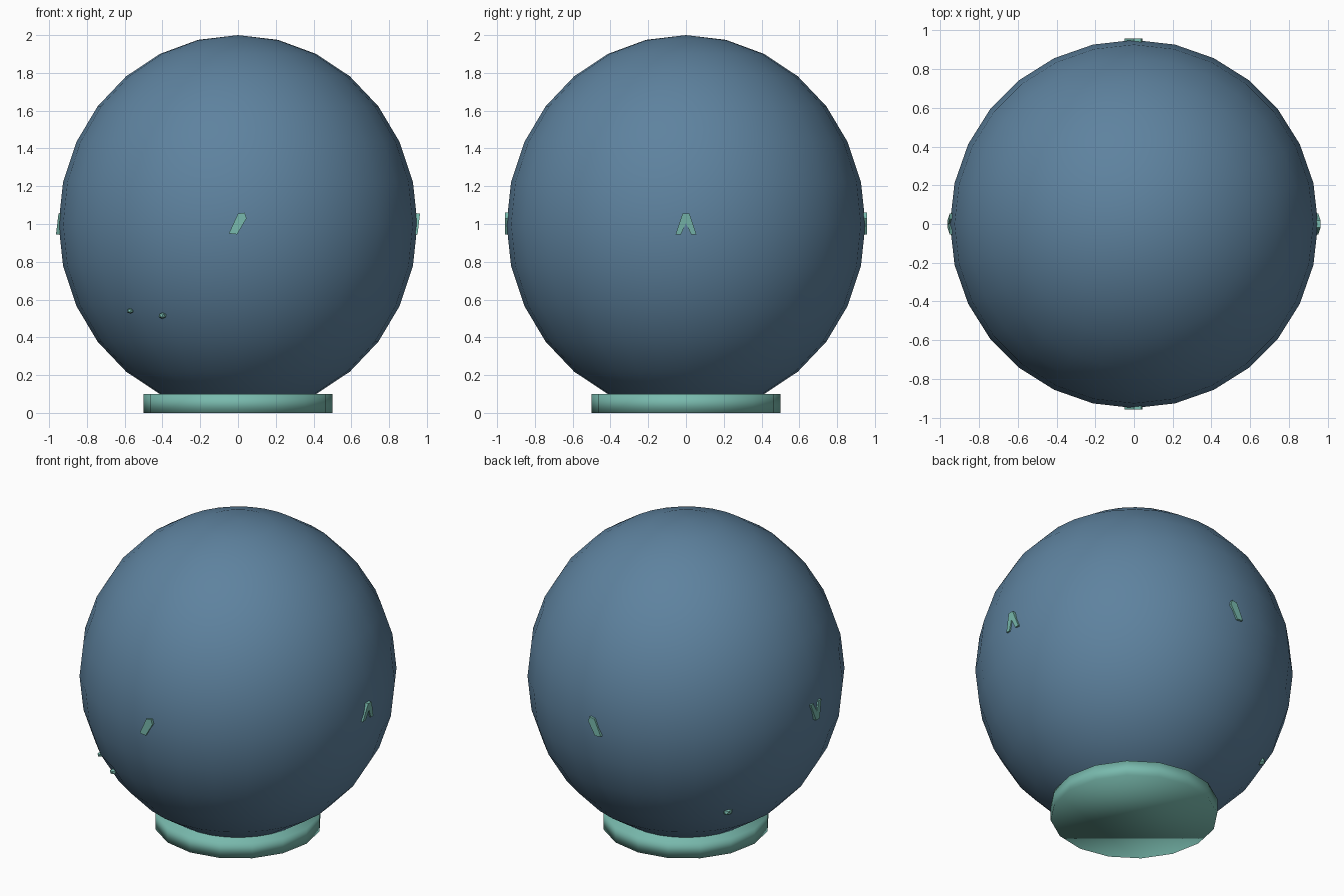
import bpy, bmesh
from math import pi
from mathutils import Matrix, Vector

cube = bpy.data.objects.get("Cube")
if cube:
    bpy.data.objects.remove(cube, do_unlink=True)


def make_material(name, color):
    mat = bpy.data.materials.new(name)
    mat.use_nodes = True
    mat.diffuse_color = color
    mat.node_tree.nodes["Principled BSDF"].inputs["Base Color"].default_value = color
    return mat


blue = make_material("dusty blue", (0.112, 0.225, 0.347, 1))
teal = make_material("soft teal", (0.19, 0.49, 0.42, 1))


def finish(name, mat, smooth):
    obj = bpy.context.object
    obj.name = name
    obj.data.materials.append(mat)
    if smooth:
        bpy.ops.object.shade_smooth()
    return obj


# Globe, slightly taller than wide
bpy.ops.mesh.primitive_uv_sphere_add(segments=28, ring_count=14, radius=1, location=(0, 0, 1))
globe = finish("globe", blue, True)
globe.scale = (0.95, 0.95, 1)

# Round foot
bpy.ops.mesh.primitive_cylinder_add(vertices=16, radius=0.5, depth=0.1, location=(0, 0, 0.05))
finish("base", teal, True)


def spike_tip(name, outline, angle, lean):
    """Prism poking out of the globe's equator; lean tips its outer face up or down."""
    bm = bmesh.new()
    inner = [bm.verts.new((u, -0.88, v)) for u, v in outline]
    outer = [bm.verts.new((u, -0.957 - lean * v, v)) for u, v in outline]
    bm.faces.new(inner)
    bm.faces.new(outer)
    for i in range(len(outline)):
        j = (i + 1) % len(outline)
        bm.faces.new((inner[i], inner[j], outer[j], outer[i]))
    bmesh.ops.recalc_face_normals(bm, faces=bm.faces)
    bm.transform(Matrix.Translation((0, 0, 1)) @ Matrix.Rotation(angle, 4, "Z"))
    mesh = bpy.data.meshes.new(name)
    bm.to_mesh(mesh)
    bm.free()
    mesh.materials.append(teal)
    bpy.context.collection.objects.link(bpy.data.objects.new(name, mesh))


# Slanted bars at front and back, chevrons at the sides
bar = [(-0.048, -0.05), (-0.005, -0.055), (0.045, 0.03), (0.035, 0.06), (0, 0.055), (-0.03, -0.01)]
chevron = [(-0.055, -0.055), (-0.018, 0.055), (0.018, 0.055), (0.055, -0.055),
           (0.027, -0.055), (0, 0.005), (-0.027, -0.055)]
spike_tip("front_tip", bar, 0, 0)
spike_tip("back_tip", [(-u, v) for u, v in bar], pi, 0)
spike_tip("left_tip", chevron, pi / 2, 0.12)
spike_tip("right_tip", [(u, -v) for u, v in chevron], -pi / 2, -0.12)

# Small nubs on the lower part of the globe
nubs = [(-0.57, -0.62, 0.54, 0.02), (-0.40, -0.73, 0.515, 0.023), (-0.615, 0.445, 0.415, 0.032)]
for i, (x, y, z, r) in enumerate(nubs):
    bpy.ops.mesh.primitive_ico_sphere_add(subdivisions=1, radius=r, location=(x, y, z))
    nub = finish(f"nub_{i + 1}", teal, False)
    nub.scale.z = 0.75
